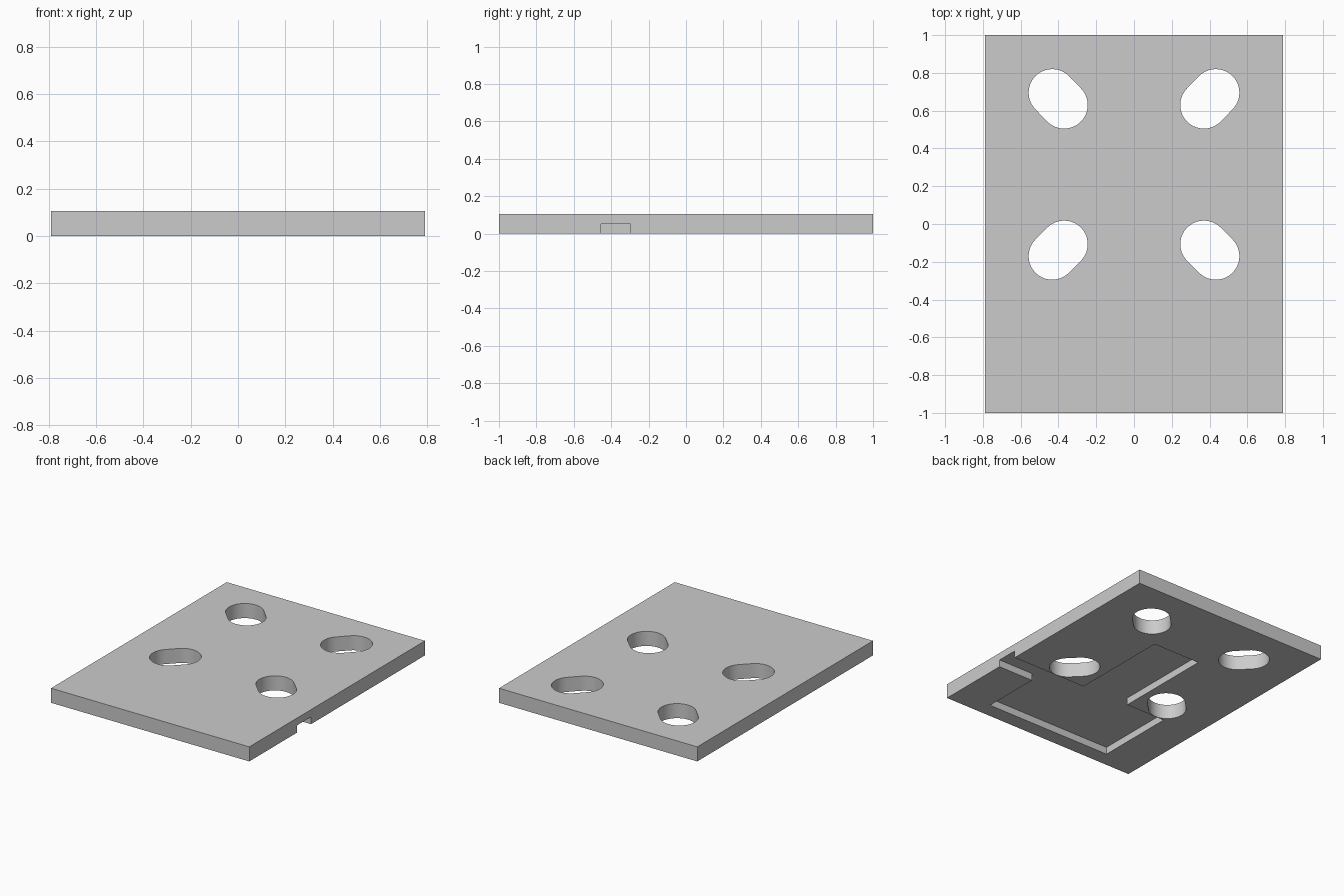
import bpy, bmesh, math
from mathutils import Vector

if "Cube" in bpy.data.objects:
    bpy.data.objects.remove(bpy.data.objects["Cube"], do_unlink=True)

WIDTH, LENGTH, THICK, RECESS = 1.58, 2.0, 0.105, 0.052

grey = bpy.data.materials.new("plain grey")
grey.use_nodes = True
grey.diffuse_color = (0.6, 0.6, 0.6, 1)
grey.node_tree.nodes["Principled BSDF"].inputs["Base Color"].default_value = (0.6, 0.6, 0.6, 1)


def prism(name, outline, z0, z1):
    """Extrude a counter-clockwise outline from z0 to z1."""
    bm = bmesh.new()
    face = bm.faces.new([bm.verts.new((x, y, z0)) for x, y in outline])
    top = bmesh.ops.extrude_face_region(bm, geom=[face])["geom"]
    bmesh.ops.translate(bm, vec=(0, 0, z1 - z0),
                        verts=[v for v in top if isinstance(v, bmesh.types.BMVert)])
    bmesh.ops.recalc_face_normals(bm, faces=bm.faces)
    mesh = bpy.data.meshes.new(name)
    bm.to_mesh(mesh)
    bm.free()
    mesh.materials.append(grey)
    obj = bpy.data.objects.new(name, mesh)
    bpy.context.collection.objects.link(obj)
    return obj


def slot_outline(a, b, radius, steps=20):
    """Rounded slot around two end centres."""
    a, b = Vector(a), Vector(b)
    start = math.atan2(b.y - a.y, b.x - a.x) - math.pi / 2
    points = []
    for centre, turn in ((b, start), (a, start + math.pi)):
        for i in range(steps + 1):
            t = turn + math.pi * i / steps
            points.append((centre.x + radius * math.cos(t), centre.y + radius * math.sin(t)))
    return points


# Plate
w, l = WIDTH / 2, LENGTH / 2
plate = prism("mounting_plate", [(-w, -l), (w, -l), (w, l), (-w, l)], 0, THICK)

# Underside recess: wide bay, narrow stem and a cable channel out to the left edge
bay, stem, front, shoulder, back = 0.507, 0.19, -0.89, -0.297, 0.44
channel = -0.455
cutters = [prism("recess_cutter", [
    (-bay, front), (bay, front), (bay, channel), (w + 0.1, channel),
    (w + 0.1, shoulder), (stem, shoulder), (stem, back), (-stem, back),
    (-stem, shoulder), (-bay, shoulder)], -0.1, RECESS)]

# Four diagonal slots
for side in (-1, 1):
    for outer, inner in ((0.695, 0.63), (-0.17, -0.107)):
        cutters.append(prism("slot_cutter", slot_outline(
            (side * 0.433, outer), (side * 0.37, inner), 0.125), -0.1, THICK + 0.1))

# Cut, apply and discard the cutters
bpy.ops.object.select_all(action="DESELECT")
bpy.context.view_layer.objects.active = plate
plate.select_set(True)
for cutter in cutters:
    cutter.hide_render = True
    mod = plate.modifiers.new("cut", "BOOLEAN")
    mod.operation, mod.solver, mod.object = "DIFFERENCE", "EXACT", cutter
    bpy.ops.object.modifier_apply(modifier=mod.name)
    bpy.data.objects.remove(cutter, do_unlink=True)

bpy.ops.object.shade_smooth_by_angle(angle=math.radians(30))
